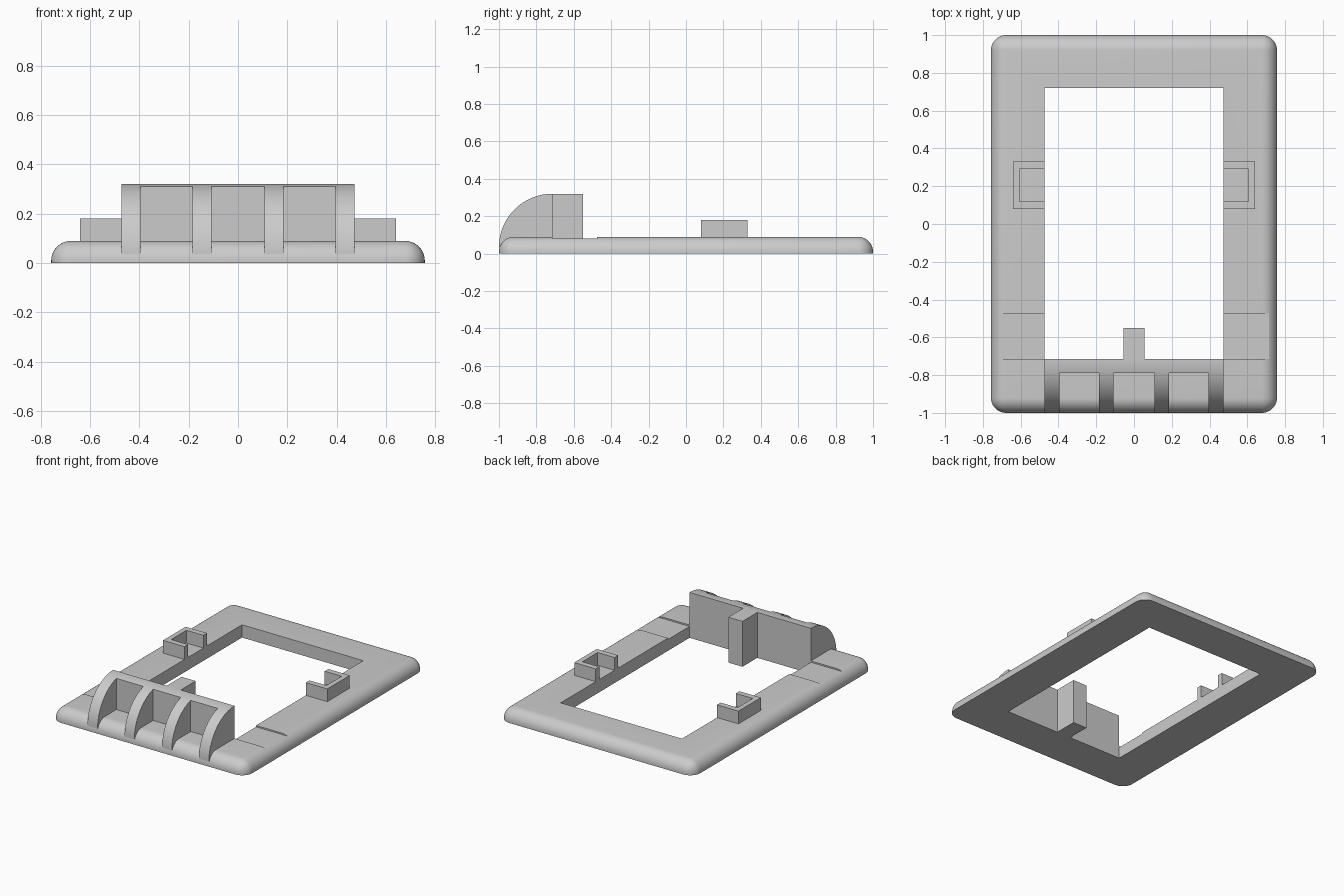
import bpy, bmesh, math

cube = bpy.data.objects.get("Cube")
if cube:
    bpy.data.objects.remove(cube, do_unlink=True)

grey = bpy.data.materials.new("light_grey")
grey.use_nodes = True
colour = (0.6, 0.6, 0.6, 1)
grey.diffuse_color = colour
grey.node_tree.nodes["Principled BSDF"].inputs["Base Color"].default_value = colour

HALF_W, FRAME_H, ROUND = 0.757, 0.09, 0.08
WIN_X, WIN_FRONT, WIN_BACK = 0.473, -0.715, 0.72
TOP = 0.32


def finish(name, bm):
    bmesh.ops.recalc_face_normals(bm, faces=bm.faces)
    mesh = bpy.data.meshes.new(name)
    bm.to_mesh(mesh)
    bm.free()
    mesh.materials.append(grey)
    obj = bpy.data.objects.new(name, mesh)
    bpy.context.collection.objects.link(obj)
    return obj


def activate(obj):
    bpy.ops.object.select_all(action="DESELECT")
    obj.select_set(True)
    bpy.context.view_layer.objects.active = obj


def box_bm(x, y, z):
    bm = bmesh.new()
    bmesh.ops.create_cube(bm, size=1)
    for v in bm.verts:
        v.co = [r[0] if c < 0 else r[1] for c, r in zip(v.co, (x, y, z))]
    return bm


def box(name, x, y, z):
    return finish(name, box_bm(x, y, z))


def extrude(name, points, vector, place):
    """Extrude a flat outline along a vector."""
    bm = bmesh.new()
    face = bm.faces.new([bm.verts.new(place(p)) for p in points])
    result = bmesh.ops.extrude_face_region(bm, geom=[face])
    verts = [v for v in result["geom"] if isinstance(v, bmesh.types.BMVert)]
    bmesh.ops.translate(bm, verts=verts, vec=vector)
    return finish(name, bm)


def cut(obj, cutter):
    cutter.hide_render = True
    activate(obj)
    mod = obj.modifiers.new("cut", "BOOLEAN")
    mod.operation, mod.solver, mod.object = "DIFFERENCE", "EXACT", cutter
    bpy.ops.object.modifier_apply(modifier=mod.name)
    bpy.data.objects.remove(cutter, do_unlink=True)


# Base frame: rounded slab with a window and a shallow step across both rails
bm = box_bm((-HALF_W, HALF_W), (-1, 1), (0, FRAME_H))
edges = [e for e in bm.edges if max(v.co.z for v in e.verts) > 0.01]
bmesh.ops.bevel(bm, geom=edges, offset=ROUND, offset_type="OFFSET",
                segments=10, profile=0.5, affect="EDGES", clamp_overlap=False)
frame = finish("base_frame", bm)
cut(frame, box("window_cutter", (-WIN_X, WIN_X), (WIN_FRONT, WIN_BACK), (-1, 1)))
cut(frame, box("step_cutter", (-1, 1), (WIN_FRONT, -0.475), (0.08, 1)))

# Curved front housing: a solid back wall with four fins in front of it
RADIUS, BASE_Z, WALL_Y = 0.285, 0.035, -0.79
split = math.acos((WIN_FRONT - WALL_Y) / RADIUS)


def arc(start, end, steps):
    angles = [start + (end - start) * i / steps for i in range(steps + 1)]
    return [(WIN_FRONT - RADIUS * math.cos(a), BASE_Z + RADIUS * math.sin(a)) for a in angles]


def housing_part(name, outline, x0, x1):
    return extrude(name, outline, (x1 - x0, 0, 0), lambda p: (x0, p[0], p[1]))


floor_z = 0.085
wall = arc(split, math.pi / 2, 8) + [(WIN_FRONT, floor_z), (WALL_Y, floor_z)]
housing_part("housing_wall", wall, -WIN_X, WIN_X)
fin = arc(0, split, 24) + [(WALL_Y, BASE_Z)]
for side, s in (("left", 1), ("right", -1)):
    for place, a, b in (("outer", 0.395, WIN_X), ("inner", 0.108, 0.184)):
        housing_part(f"{side}_{place}_fin", fin, *sorted((s * a, s * b)))

# Post behind the housing
box("rear_post", (-0.055, 0.055), (WIN_FRONT, -0.55), (0, TOP))

# U-shaped brackets on the side rails, open toward the window
bracket = [(WIN_X, 0.08), (0.64, 0.08), (0.64, 0.33), (WIN_X, 0.33),
           (WIN_X, 0.29), (0.605, 0.29), (0.605, 0.12), (WIN_X, 0.12)]
for side, s in (("left", 1), ("right", -1)):
    extrude(f"{side}_bracket", bracket, (0, 0, 0.18 - floor_z),
            lambda p: (s * p[0], p[1], floor_z))

# Smooth the rounded surfaces while keeping hard edges
for obj in list(bpy.context.collection.objects):
    if obj.type == "MESH" and grey.name in obj.data.materials:
        activate(obj)
        bpy.ops.object.shade_smooth_by_angle(angle=math.radians(30))
